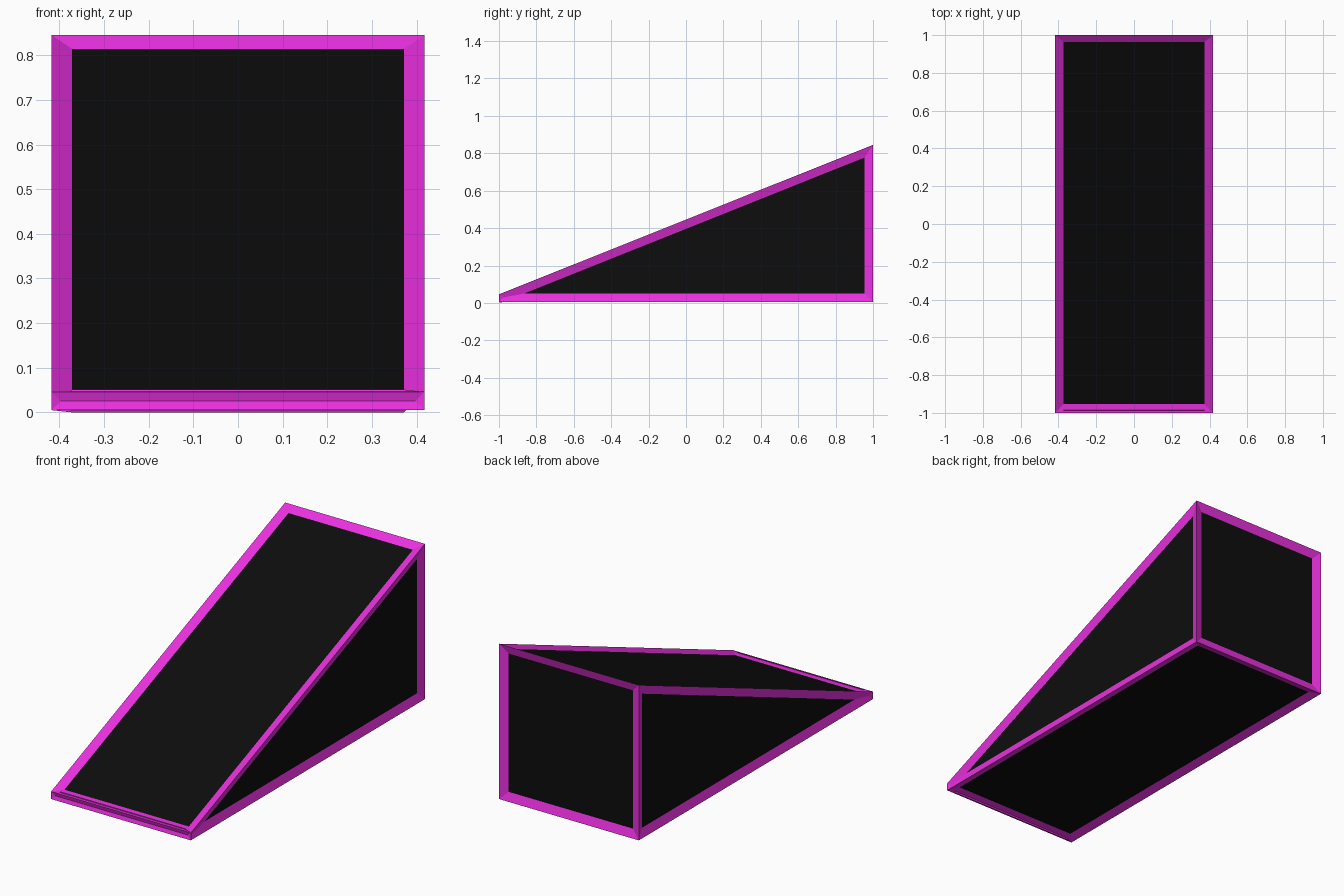
import bpy, bmesh

if "Cube" in bpy.data.objects:
    bpy.data.objects.remove(bpy.data.objects["Cube"])

W, RIM, DEPTH = 0.418, 0.046, 0.0145


def material(name, rgb):
    m = bpy.data.materials.new(name)
    m.diffuse_color = (*rgb, 1)
    m.use_nodes = True
    m.node_tree.nodes["Principled BSDF"].inputs["Base Color"].default_value = m.diffuse_color
    return m


# Wedge body: side profile (y, z) extruded across x
profile = [(-1, 0.005), (1, 0.005), (1, 0.845), (-1, 0.046)]
bm = bmesh.new()
side = bm.faces.new([bm.verts.new((-W, y, z)) for y, z in profile])
ext = bmesh.ops.extrude_face_region(bm, geom=[side])
bmesh.ops.translate(bm, vec=(2 * W, 0, 0),
                    verts=[v for v in ext["geom"] if isinstance(v, bmesh.types.BMVert)])
bmesh.ops.recalc_face_normals(bm, faces=bm.faces[:])
bm.normal_update()

# Every side gets a sunken dark panel inside a sloping coloured rim;
# the thin front lip is all rim colour and its rim crosses itself
panels = bm.faces[:]
dark = [f for f in panels if f.normal.y > -0.9]
rims = bmesh.ops.inset_individual(bm, faces=panels, thickness=RIM, depth=-DEPTH,
                                  use_even_offset=True)["faces"]
for f in bm.faces:
    f.material_index = 0
for f in dark:
    f.material_index = 1

mesh = bpy.data.meshes.new("ramp")
bm.to_mesh(mesh)
bm.free()
mesh.materials.append(material("magenta_rim", (0.82, 0.03, 0.74)))
mesh.materials.append(material("black_panel", (0.004, 0.004, 0.004)))
bpy.context.collection.objects.link(bpy.data.objects.new("ramp", mesh))
